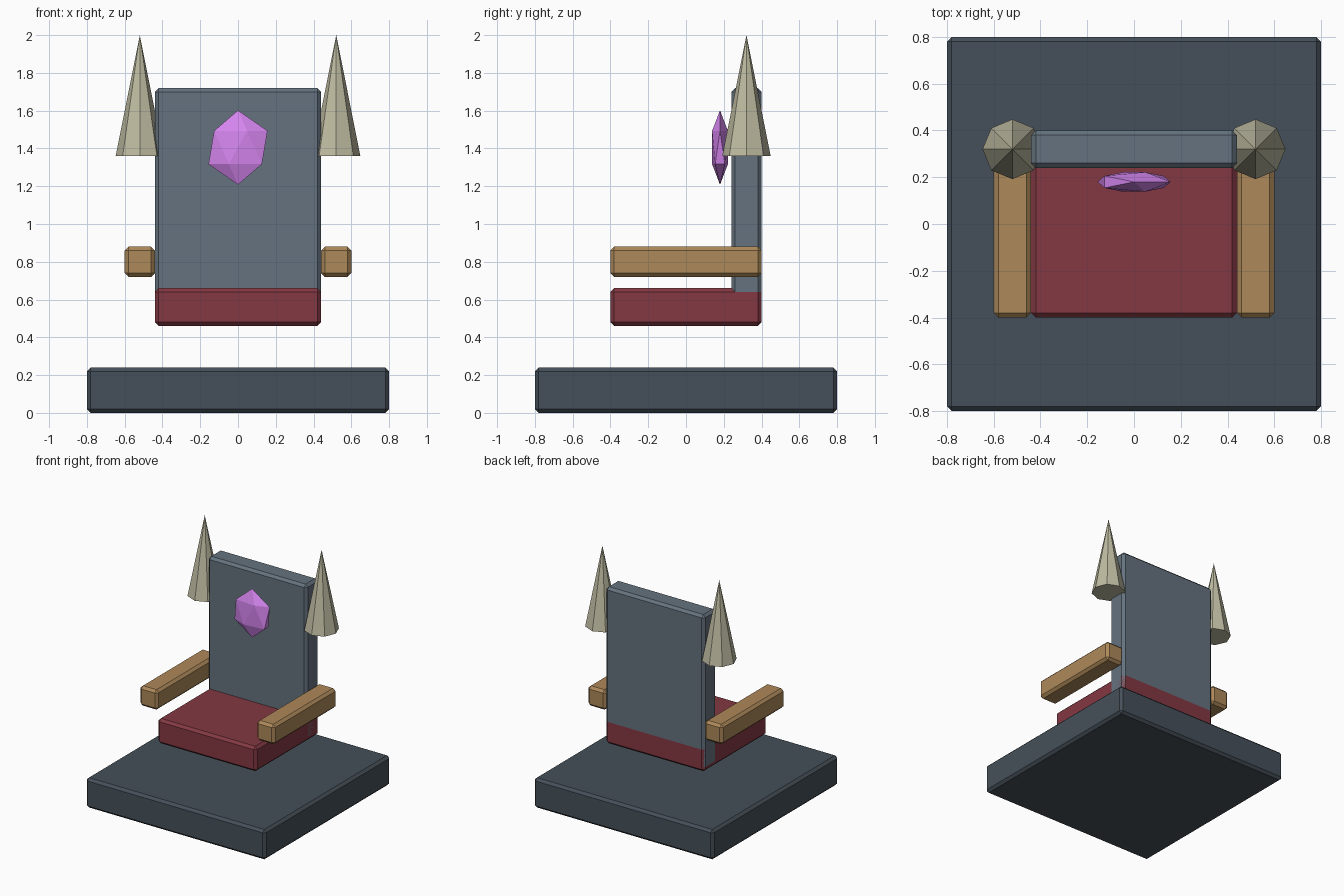
import bpy
import math

if "Cube" in bpy.data.objects:
    bpy.data.objects.remove(bpy.data.objects["Cube"])


def finish(obj, name, color):
    obj.name = name
    mat = bpy.data.materials.get(color[0]) or bpy.data.materials.new(color[0])
    mat.diffuse_color = (*color[1], 1)
    mat.use_nodes = True
    mat.node_tree.nodes["Principled BSDF"].inputs["Base Color"].default_value = mat.diffuse_color
    obj.data.materials.append(mat)
    return obj


def box(name, lo, hi, color, bevel=0.02):
    """Chamfered box between two corners."""
    center = [(a + b) / 2 for a, b in zip(lo, hi)]
    bpy.ops.mesh.primitive_cube_add(size=1, location=center)
    obj = bpy.context.object
    obj.scale = [b - a for a, b in zip(lo, hi)]
    bpy.ops.object.transform_apply(location=False, rotation=False, scale=True)
    mod = obj.modifiers.new("chamfer", 'BEVEL')
    mod.width = bevel
    mod.segments = 1
    return finish(obj, name, color)


DARK = ("dark_stone", (0.06, 0.08, 0.10))
STONE = ("stone", (0.13, 0.17, 0.21))
RED = ("cushion_red", (0.23, 0.04, 0.055))
WOOD = ("wood", (0.42, 0.25, 0.10))
BONE = ("bone", (0.52, 0.50, 0.36))
VIOLET = ("violet", (0.68, 0.24, 0.88))

# Plinth, seat and backrest
box("plinth", (-0.8, -0.8, 0), (0.8, 0.8, 0.24), DARK)
box("seat", (-0.44, -0.4, 0.46), (0.44, 0.4, 0.66), RED)
box("backrest", (-0.44, 0.24, 0.48), (0.44, 0.4, 1.72), STONE)

# Armrests and spikes on both sides
for side, s in (("left", -1), ("right", 1)):
    x0, x1 = sorted((s * 0.44, s * 0.6))
    box(side + "_armrest", (x0, -0.4, 0.72), (x1, 0.4, 0.88), WOOD)
    bpy.ops.mesh.primitive_cone_add(vertices=8, radius1=0.128, radius2=0,
                                    depth=0.64, location=(s * 0.52, 0.32, 1.68))
    finish(bpy.context.object, side + "_spike", BONE)

# Flattened faceted gem in front of the backrest
bpy.ops.mesh.primitive_ico_sphere_add(subdivisions=1, radius=1, location=(0, 0.18, 1.405))
gem = bpy.context.object
gem.scale = (0.175, 0.049, 0.197)
bpy.ops.object.transform_apply(location=False, rotation=False, scale=True)
finish(gem, "gem", VIOLET)
